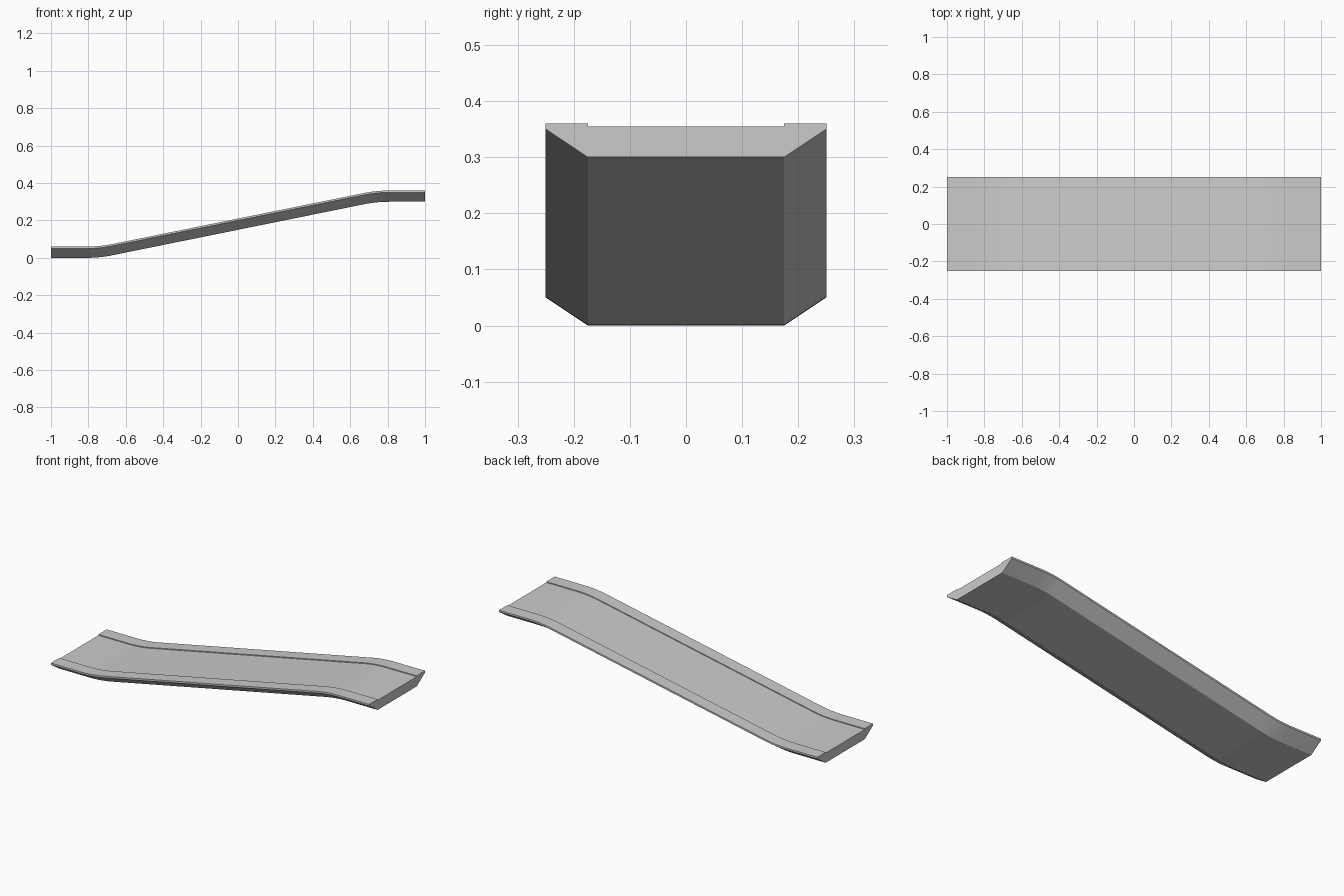
import bpy
import bmesh

cube = bpy.data.objects.get("Cube")
if cube:
    bpy.data.objects.remove(cube)

RISE = 0.3

# One grey for the whole ramp
grey = bpy.data.materials.new("light_grey")
grey.use_nodes = True
colour = (0.6, 0.6, 0.6, 1)
grey.diffuse_color = colour
grey.node_tree.nodes["Principled BSDF"].inputs["Base Color"].default_value = colour

# Half cross-section from underside to road surface, then mirrored
half = [(0.175, 0), (0.25, 0.05), (0.25, 0.06), (0.175, 0.06), (0.175, 0.055)]
section = half + [(-y, z) for y, z in reversed(half)]


def bend(start, corner, end, steps=8):
    """Points on a curve that rounds off a corner of the path."""
    points = []
    for i in range(steps + 1):
        t = i / steps
        points.append(tuple((1 - t) ** 2 * a + 2 * t * (1 - t) * b + t * t * c
                            for a, b, c in zip(start, corner, end)))
    return points


# Path: flat, rounded, sloping; the upper half is the lower half turned round
corner_x, reach = 0.74, 0.07
slope = RISE / (2 * corner_x)
lower = [(-1, 0)] + bend((-corner_x - reach, 0), (-corner_x, 0),
                         (-corner_x + reach, reach * slope))
path = lower + [(-x, RISE - z) for x, z in reversed(lower)]

# Sweep the section along the path
bm = bmesh.new()
rings = [[bm.verts.new((x, y, z + h)) for y, h in section] for x, z in path]
count = len(section)
for a, b in zip(rings, rings[1:]):
    for i in range(count):
        j = (i + 1) % count
        bm.faces.new((a[i], a[j], b[j], b[i]))
bm.faces.new(rings[0])
bm.faces.new(rings[-1])
bmesh.ops.recalc_face_normals(bm, faces=bm.faces)

mesh = bpy.data.meshes.new("road_ramp")
bm.to_mesh(mesh)
bm.free()
mesh.materials.append(grey)
ramp = bpy.data.objects.new("road_ramp", mesh)
bpy.context.collection.objects.link(ramp)

# Smooth along the bends, sharp along the kerbs
bpy.ops.object.select_all(action="DESELECT")
ramp.select_set(True)
bpy.context.view_layer.objects.active = ramp
bpy.ops.object.shade_smooth_by_angle(angle=0.4)
